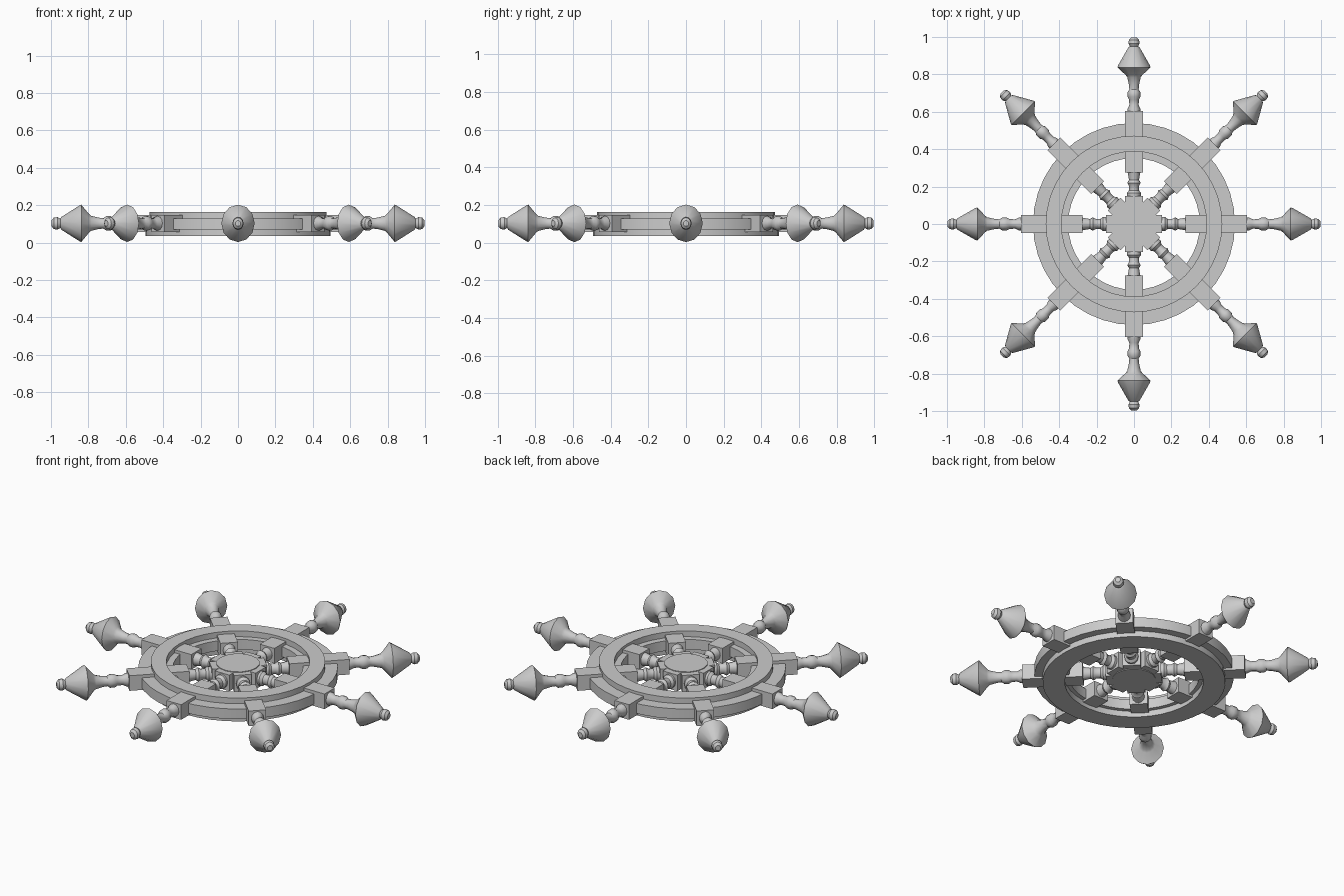
import bpy, bmesh, math
from mathutils import Matrix

if "Cube" in bpy.data.objects:
    bpy.data.objects.remove(bpy.data.objects["Cube"])

ZC = 0.103       # height of the wheel's mid plane
SPOKES = 8


def make_object(name, bm, angle=35):
    bmesh.ops.recalc_face_normals(bm, faces=bm.faces)
    mesh = bpy.data.meshes.new(name)
    bm.to_mesh(mesh)
    bm.free()
    ob = bpy.data.objects.new(name, mesh)
    bpy.context.collection.objects.link(ob)
    bpy.ops.object.select_all(action='DESELECT')
    ob.select_set(True)
    bpy.context.view_layer.objects.active = ob
    bpy.ops.object.shade_smooth_by_angle(angle=math.radians(angle))
    return ob


def ring(name, profile, sides=40):
    """Revolve a closed (radius, z) profile around the z axis."""
    bm = bmesh.new()
    loops = []
    for i in range(sides):
        a = 2 * math.pi * i / sides
        loops.append([bm.verts.new((r * math.cos(a), r * math.sin(a), z)) for r, z in profile])
    n = len(profile)
    for i in range(sides):
        p, q = loops[i], loops[(i + 1) % sides]
        for j in range(n):
            k = (j + 1) % n
            bm.faces.new((p[j], q[j], q[k], p[k]))
    return make_object(name, bm, 25)


def turned(name, profile, turn, sides=12, z_scale=1.12):
    """Lathe a (distance, radius) profile along x, then turn it about z."""
    bm = bmesh.new()
    loops = []
    for x, r in profile:
        loops.append([bm.verts.new((x, r * math.cos(2 * math.pi * i / sides),
                                    r * z_scale * math.sin(2 * math.pi * i / sides)))
                      for i in range(sides)])
    for p, q in zip(loops, loops[1:]):
        for i in range(sides):
            k = (i + 1) % sides
            bm.faces.new((p[i], p[k], q[k], q[i]))
    bm.faces.new(loops[0])
    bm.faces.new(loops[-1])
    bm.transform(turn)
    return make_object(name, bm)


def block(name, x0, x1, half_w, half_h, turn):
    bm = bmesh.new()
    bmesh.ops.create_cube(bm, size=1)
    bm.transform(turn @ Matrix.Translation(((x0 + x1) / 2, 0, 0))
                 @ Matrix.Diagonal((x1 - x0, 2 * half_w, 2 * half_h, 1)))
    return make_object(name, bm)


# Rim: wide middle layer between narrower upper and lower bands
ring("rim", [(0.352, 0.07), (0.375, 0.07), (0.375, 0.035), (0.495, 0.035), (0.495, 0.07),
             (0.54, 0.07), (0.54, 0.13), (0.472, 0.13), (0.472, 0.164), (0.388, 0.164),
             (0.388, 0.13), (0.352, 0.13)])

# Hub drum
bm = bmesh.new()
bmesh.ops.create_cone(bm, cap_ends=True, segments=16, radius1=0.118, radius2=0.118, depth=0.104,
                      matrix=Matrix.Translation((0, 0, ZC)))
make_object("hub", bm)

# Turned sections of each spoke
inner_profile = [(0.14, 0.036), (0.165, 0.038), (0.18, 0.027), (0.205, 0.027), (0.22, 0.036),
                 (0.235, 0.027), (0.255, 0.03), (0.285, 0.036)]
handle_profile = [(0.59, 0.034), (0.615, 0.034), (0.635, 0.025), (0.665, 0.026), (0.68, 0.034),
                  (0.705, 0.034), (0.72, 0.025), (0.745, 0.027), (0.785, 0.036), (0.797, 0.045),
                  (0.838, 0.089), (0.848, 0.085), (0.945, 0.03), (0.95, 0.022), (0.965, 0.03),
                  (0.985, 0.027), (0.997, 0.014)]

for s in range(SPOKES):
    turn = Matrix.Translation((0, 0, ZC)) @ Matrix.Rotation(2 * math.pi * s / SPOKES, 4, 'Z')
    block(f"hub_block_{s}", 0.06, 0.15, 0.048, 0.048, turn)
    turned(f"inner_spindle_{s}", inner_profile, turn)
    block(f"rim_block_{s}", 0.275, 0.605, 0.048, 0.045, turn)
    turned(f"handle_{s}", handle_profile, turn)
